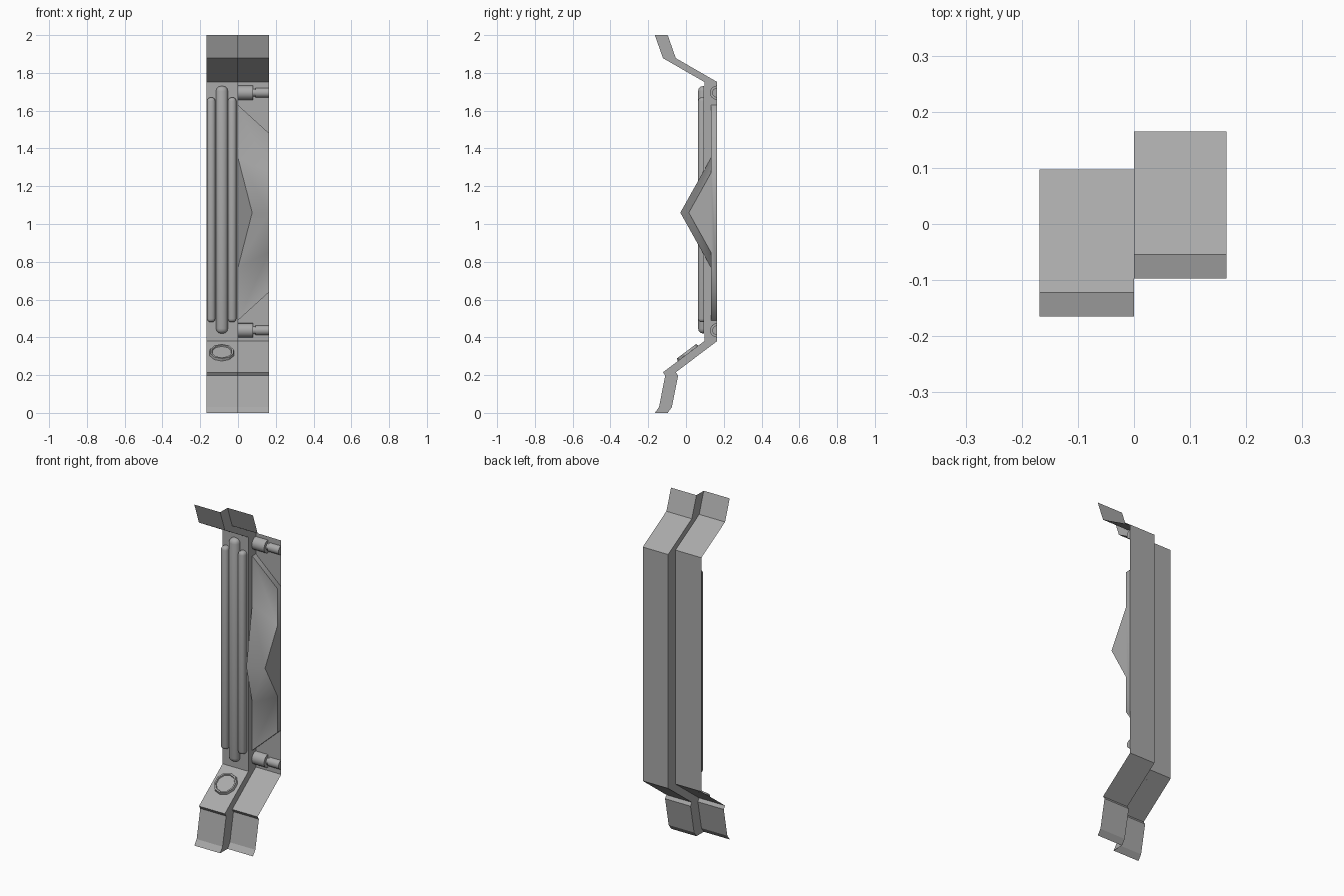
import bpy, bmesh, math
from mathutils import Matrix, Vector

if "Cube" in bpy.data.objects:
    bpy.data.objects.remove(bpy.data.objects["Cube"])

grey = bpy.data.materials.new("mid_grey")
grey.use_nodes = True
grey.diffuse_color = (0.4, 0.4, 0.4, 1)
grey.node_tree.nodes["Principled BSDF"].inputs["Base Color"].default_value = (0.4, 0.4, 0.4, 1)

LEFT, MID, RIGHT = -0.168, 0.0, 0.165   # strip borders in x
STEP = 0.068                            # the second strip sits further back
WALL = 0.097                            # front of the first strip


def finish(name, bm, smooth=None):
    mesh = bpy.data.meshes.new(name)
    bm.to_mesh(mesh)
    bm.free()
    mesh.materials.append(grey)
    ob = bpy.data.objects.new(name, mesh)
    bpy.context.collection.objects.link(ob)
    if smooth:
        bpy.ops.object.select_all(action='DESELECT')
        ob.select_set(True)
        bpy.context.view_layer.objects.active = ob
        bpy.ops.object.shade_smooth_by_angle(angle=math.radians(smooth))
    return ob


def cut_back(bm, y):
    """Remove everything behind the given depth."""
    bmesh.ops.bisect_plane(bm, geom=bm.verts[:] + bm.edges[:] + bm.faces[:],
                           plane_co=(0, y, 0), plane_no=(0, 1, 0), clear_outer=True)


# Folded sheet: one side profile swept across two strips joined by a step
profile = [(-0.165, 2), (-0.122, 1.878), (WALL, 1.752), (WALL, 0.38),
           (-0.122, 0.215), (-0.11, 0.197), (-0.143, 0.03), (-0.165, 0)]
bm = bmesh.new()
columns = [[bm.verts.new((x, y + dy, z)) for y, z in profile]
           for x, dy in ((LEFT, 0), (MID, 0), (MID, STEP), (RIGHT, STEP))]
foot = None
for a, b in zip(columns, columns[1:]):
    for i in range(len(profile) - 1):
        face = bm.faces.new((a[i], a[i + 1], b[i + 1], b[i]))
        if i == 5:
            foot = face
# Recessed foot panel that runs out to the side
bmesh.ops.inset_individual(bm, faces=[foot], thickness=0.014, depth=-0.01)
for v in foot.verts:
    if v.co.x > RIGHT / 2:
        v.co.x = RIGHT
finish("folded_panel", bm)

# Three rounded vertical ribs
for name, x, width, low, high in (("outer_rib", -0.142, 0.044, 0.48, 1.67),
                                  ("middle_rib", -0.085, 0.063, 0.42, 1.73),
                                  ("inner_rib", -0.031, 0.044, 0.48, 1.67)):
    bm = bmesh.new()
    size = Matrix.Diagonal((width, 0.066, high - low, 1))
    bmesh.ops.create_cube(bm, size=1, matrix=Matrix.Translation((x, WALL, (low + high) / 2)) @ size)
    bmesh.ops.bevel(bm, geom=bm.edges[:], offset=width * 0.42, segments=3,
                    profile=0.5, affect='EDGES')
    cut_back(bm, WALL - 0.001)
    finish(name, bm, 40)

# Half-round pistons above and below the bulge
for name, z in (("upper_piston", 1.695), ("lower_piston", 0.437)):
    bm = bmesh.new()
    for x0, x1, r in ((0, 0.08, 0.038), (0.08, 0.092, 0.02), (0.092, RIGHT, 0.026)):
        place = Matrix.Translation(((x0 + x1) / 2, WALL + STEP, z)) @ Matrix.Rotation(math.pi / 2, 4, 'Y')
        bmesh.ops.create_cone(bm, cap_ends=True, segments=16, radius1=r, radius2=r,
                              depth=x1 - x0, matrix=place)
    cut_back(bm, WALL + STEP - 0.001)
    finish(name, bm, 35)

# Raised plate with slanted ends, pulled out into a pointed ridge at mid height
bm = bmesh.new()
front, back, mid = 0.132, WALL + STEP, 1.06
peak = bm.verts.new((0.075, -0.03, mid))
edge_peak = bm.verts.new((RIGHT, 0.015, mid))
bases = []
for s in (1, -1):
    corner_in = bm.verts.new((MID, front, mid + s * 0.57))
    corner_out = bm.verts.new((RIGHT, front, mid + s * 0.42))
    base_in = bm.verts.new((MID, front, mid + s * 0.29))
    base_out = bm.verts.new((RIGHT, front, mid + s * 0.21))
    back_in = bm.verts.new((MID, back, mid + s * 0.57))
    back_out = bm.verts.new((RIGHT, back, mid + s * 0.42))
    bm.faces.new((corner_in, base_in, base_out, corner_out))
    bm.faces.new((base_in, peak, edge_peak, base_out))
    bm.faces.new((corner_in, corner_out, back_out, back_in))
    bases.append((base_in, base_out, corner_out, back_out))
(a_in, a_out, a_corner, a_back), (b_in, b_out, b_corner, b_back) = bases
bm.faces.new((a_in, b_in, peak))
bm.faces.new((a_back, a_corner, a_out, edge_peak, b_out, b_corner, b_back))
bmesh.ops.recalc_face_normals(bm, faces=bm.faces[:])
finish("ridge_plate", bm, 70)

# Ten-sided rimmed badge on the lower slope
bm = bmesh.new()
normal = Vector((0, -0.6, 0.8))
centre = Vector((-0.086, 0.011, 0.315)) + normal * 0.007
place = Matrix.Translation(centre) @ normal.to_track_quat('Z', 'Y').to_matrix().to_4x4()
bmesh.ops.create_cone(bm, cap_ends=True, segments=10, radius1=0.068, radius2=0.064,
                      depth=0.014, matrix=place)
bm.normal_update()
cap = max(bm.faces, key=lambda f: f.calc_center_median().dot(normal))
bmesh.ops.inset_individual(bm, faces=[cap], thickness=0.009)
bmesh.ops.inset_individual(bm, faces=[cap], thickness=0.003, depth=-0.007)
finish("slope_badge", bm)
